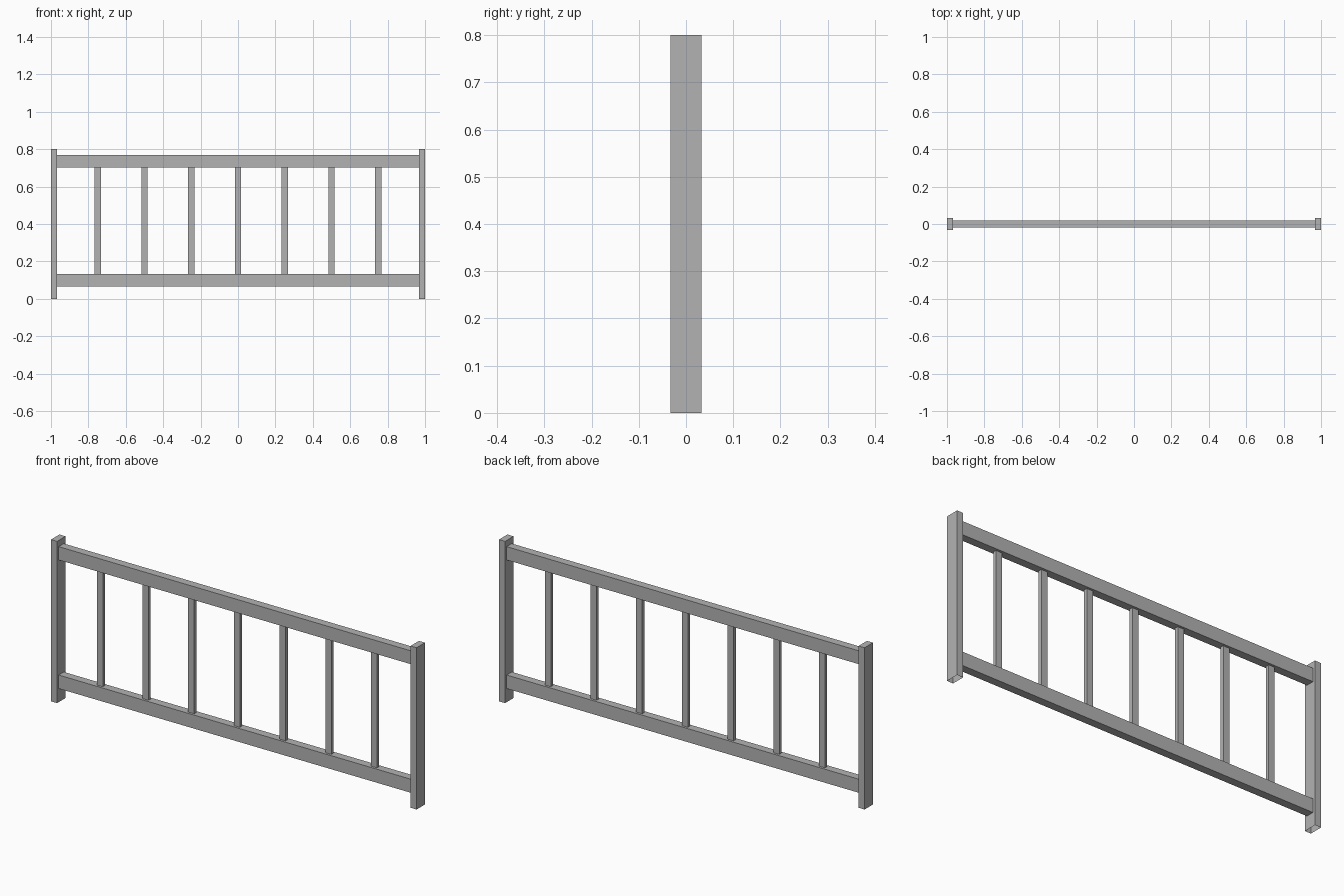
import bpy
import bmesh
from mathutils import Vector

cube = bpy.data.objects.get("Cube")
if cube:
    bpy.data.objects.remove(cube, do_unlink=True)

# Single grey paint
GREY = (0.45, 0.45, 0.45, 1.0)
paint = bpy.data.materials.new("grey_paint")
paint.use_nodes = True
paint.diffuse_color = GREY
paint.node_tree.nodes["Principled BSDF"].inputs["Base Color"].default_value = GREY


def box(name, low, high, open_bottom=False):
    """Axis-aligned bar between two corners, optionally without its bottom face."""
    low, high = Vector(low), Vector(high)
    bm = bmesh.new()
    bmesh.ops.create_cube(bm, size=1)
    bmesh.ops.scale(bm, vec=high - low, verts=bm.verts)
    bmesh.ops.translate(bm, vec=(low + high) / 2, verts=bm.verts)
    if open_bottom:
        bm.normal_update()
        under = [f for f in bm.faces if f.normal.z < -0.5]
        bmesh.ops.delete(bm, geom=under, context="FACES_ONLY")
    mesh = bpy.data.meshes.new(name)
    bm.to_mesh(mesh)
    bm.free()
    mesh.materials.append(paint)
    obj = bpy.data.objects.new(name, mesh)
    bpy.context.collection.objects.link(obj)
    return obj


POST_INNER = 0.967
POST_DEPTH = 0.033
RAIL_DEPTH = 0.02
BAR_HALF = 0.0165
BAR_DEPTH = 0.0085
LOWER_RAIL = (0.067, 0.134)
UPPER_RAIL = (0.703, 0.769)

# End posts, hollow underneath
box("left_post", (POST_INNER, -POST_DEPTH, 0), (1, POST_DEPTH, 0.8), True)
box("right_post", (-1, -POST_DEPTH, 0), (-POST_INNER, POST_DEPTH, 0.8), True)

# Horizontal rails
for name, (bottom, top) in (("lower_rail", LOWER_RAIL), ("upper_rail", UPPER_RAIL)):
    box(name, (-POST_INNER, -RAIL_DEPTH, bottom), (POST_INNER, RAIL_DEPTH, top))

# Evenly spaced flat balusters
for i in range(7):
    x = (i - 3) * 0.25
    box(f"baluster_{i + 1}", (x - BAR_HALF, -BAR_DEPTH, LOWER_RAIL[1]),
        (x + BAR_HALF, BAR_DEPTH, UPPER_RAIL[0]))
